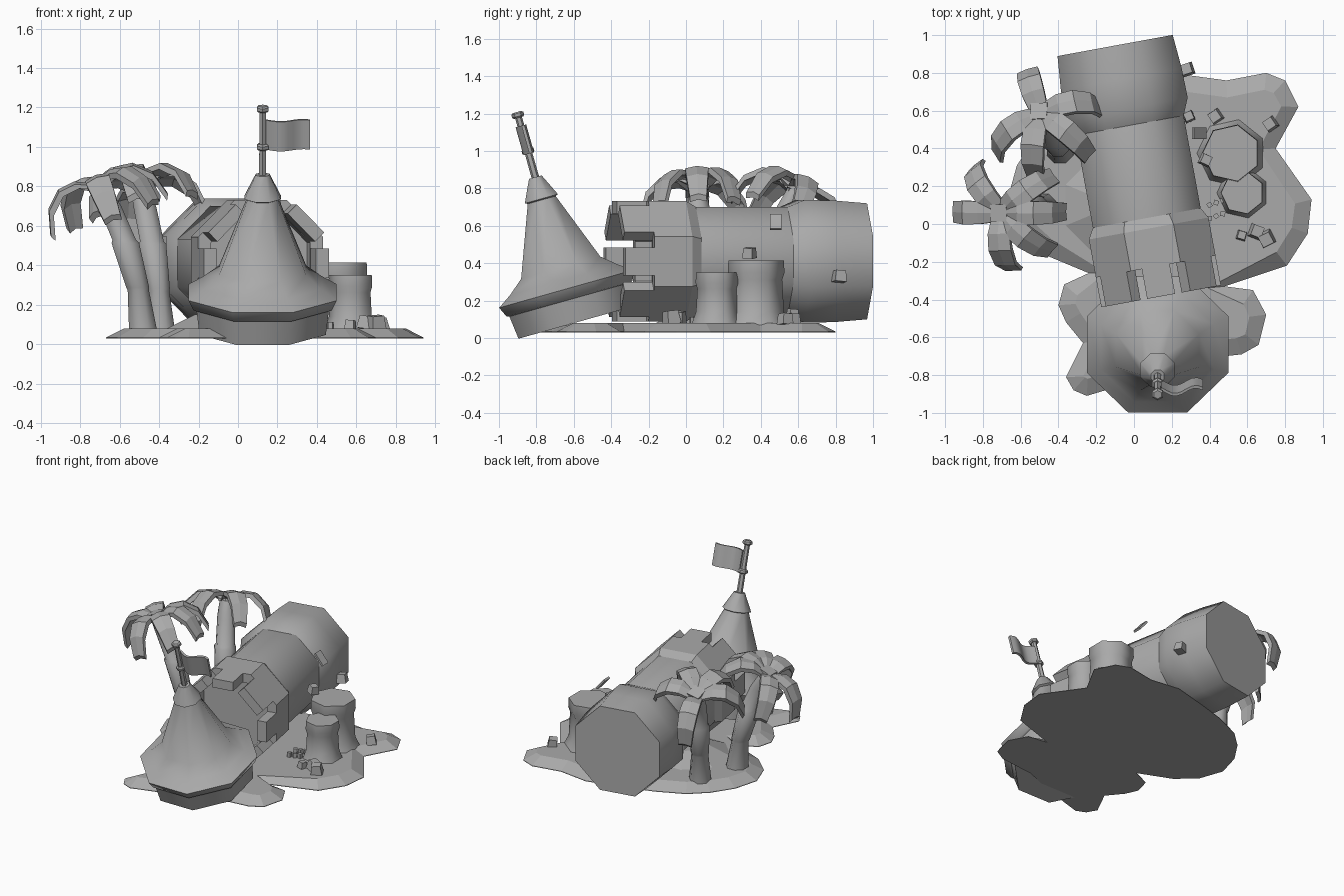
import bpy, bmesh, math, random
from math import cos, sin, pi, radians
from mathutils import Matrix, Vector, Euler

random.seed(4)
if "Cube" in bpy.data.objects:
    bpy.data.objects.remove(bpy.data.objects["Cube"])

GREY = (0.4, 0.4, 0.4, 1)
stone = bpy.data.materials.new("plain grey")
stone.use_nodes = True
stone.diffuse_color = GREY
stone.node_tree.nodes["Principled BSDF"].inputs["Base Color"].default_value = GREY


def finish(name, bm, matrix=Matrix(), smooth=None):
    bmesh.ops.recalc_face_normals(bm, faces=bm.faces)
    mesh = bpy.data.meshes.new(name)
    bm.to_mesh(mesh)
    bm.free()
    mesh.materials.append(stone)
    obj = bpy.data.objects.new(name, mesh)
    bpy.context.collection.objects.link(obj)
    obj.matrix_world = matrix
    if smooth:
        bpy.ops.object.select_all(action='DESELECT')
        obj.select_set(True)
        bpy.context.view_layer.objects.active = obj
        bpy.ops.object.shade_smooth_by_angle(angle=radians(smooth))
    return obj


def loft(bm, rings):
    """Skin closed rings of points and cap both ends."""
    loops = [[bm.verts.new(p) for p in ring] for ring in rings]
    n = len(loops[0])
    for a, b in zip(loops, loops[1:]):
        for i in range(n):
            j = (i + 1) % n
            bm.faces.new((a[i], a[j], b[j], b[i]))
    bm.faces.new(loops[0])
    bm.faces.new(loops[-1])


def circle(r, z, n, centre=(0, 0)):
    # r is measured to the middle of each flat side
    big = r / cos(pi / n)
    return [(centre[0] + big * cos((i + .5) * 2 * pi / n),
             centre[1] + big * sin((i + .5) * 2 * pi / n), z) for i in range(n)]


def lathe(name, profile, n=8, matrix=Matrix(), smooth=None):
    bm = bmesh.new()
    loft(bm, [circle(r, z, n) for r, z in profile])
    return finish(name, bm, matrix, smooth)


def box(name, size, matrix):
    bm = bmesh.new()
    bmesh.ops.create_cube(bm, size=1)
    bmesh.ops.scale(bm, vec=size, verts=bm.verts)
    return finish(name, bm, matrix)


def frame(x, y, z, origin):
    m = Matrix((x, y, z)).transposed().to_4x4()
    m.translation = origin
    return m


# Island with a sloping shore
shore = [(.27, .79), (.49, .76), (.70, .80), (.80, .76), (.87, .62), (.75, .40),
         (.94, .13), (.92, -.05), (.81, -.22), (.48, -.33), (.63, -.35), (.70, -.48),
         (.66, -.64), (.57, -.69), (.3, -.72), (.1, -.8), (-.05, -.85), (-.25, -.91),
         (-.32, -.88), (-.36, -.81), (-.27, -.63), (-.36, -.52), (-.40, -.43),
         (-.37, -.32), (-.24, -.26), (-.48, -.16), (-.61, -.04), (-.67, .13),
         (-.62, .31), (-.52, .46), (-.4, .57), (-.2, .66), (0, .72)]
bm = bmesh.new()
base = bm.faces.new([bm.verts.new((x, y, .03)) for x, y in shore])
base.normal_update()
top = bmesh.ops.extrude_face_region(bm, geom=[base], use_keep_orig=True)
cap = next(g for g in top["geom"] if isinstance(g, bmesh.types.BMFace))
bmesh.ops.translate(bm, vec=(0, 0, .004), verts=cap.verts)
bmesh.ops.inset_region(bm, faces=[cap], thickness=.09)
bmesh.ops.translate(bm, vec=(0, 0, .045), verts=cap.verts)
finish("island", bm)
lathe("earth_mound", [(.28, .07), (.12, .15)], matrix=Matrix.Translation((-.1, .1, 0)))

# Fallen octagonal tower
turn = radians(10.4)
tower = frame((cos(turn), sin(turn), 0), (0, 0, 1), (sin(turn), -cos(turn), 0), (-.1, .945, .41))
lathe("tower_foot", [(.31, 0), (.325, .18), (.328, .34), (.29, .43)], matrix=tower, smooth=50)
lathe("tower_shaft", [(.28, .4), (.29, .43), (.29, .94)], matrix=tower, smooth=50)
lathe("tower_battlement", [(.285, .92), (.322, .985), (.322, 1.19), (.255, 1.19), (.255, 1.1)], matrix=tower)
for k in range(8):
    width = .2 if k % 2 else .15
    spin = Matrix.Rotation(k * pi / 4, 4, 'Z') @ Matrix.Translation((.289, 0, 1.265))
    box("merlon", (.066, width, .17), tower @ spin)

# Fallen roof, leaning on the battlement
roof = Matrix.Translation((.125, -.638, .263)) @ Matrix.Rotation(radians(15.7), 4, 'X')
lathe("roof", [(.32, -.187), (.335, -.06), (.35, -.055), (.375, 0), (.30, .05), (.22, .117), (.075, .5)],
      matrix=roof, smooth=50)
lathe("roof_cap", [(.07, .49), (.092, .5), (.035, .62)], matrix=roof, smooth=50)
lathe("flag_pole", [(.018, .6), (.016, .96)], 6, roof)
for z in (.75, .95):
    lathe("pole_knob", [(.022, z), (.029, z + .008), (.029, z + .024), (.02, z + .032)], 6, roof)

# Waving flag
bm = bmesh.new()
sections = []
for i in range(9):
    u = i / 8
    x, y = .018 + .221 * u, .022 * sin(u * 2 * pi + 2.6)
    sections.append([(x, y - .008, .75), (x, y + .008, .75), (x, y + .008, .905), (x, y - .008, .905)])
loft(bm, sections)
finish("flag", bm, roof, 40)

# Palms: jointed trunk and drooping fronds
FROND = [(0, 0, .045), (.11, .05, .06), (.2, .04, .063), (.28, -.035, .057), (.315, -.16, .045)]


def palm(foot, head, angles, tilt):
    foot, head = Vector(foot), Vector(head)
    reach = Vector((head.x - foot.x, head.y - foot.y, 0))
    bm = bmesh.new()
    rings = []
    for t, r in ((0, .072), (.28, .054), (.3, .058), (.6, .07), (.62, .06), (.85, .058), (1, .045)):
        # the trunk bends over towards its head
        p = foot.lerp(head, t) + reach * (t * t - t) * .85
        rings.append(circle(r, p.z, 8, (p.x, p.y)))
    loft(bm, rings)
    finish("palm_trunk", bm, smooth=50)
    crown = Matrix.Translation(head) @ Matrix.Rotation(tilt, 4, Vector((0, 0, 1)).cross(reach.normalized()))
    for a in angles:
        bm = bmesh.new()
        # each frond is a thick strip folded a little along its midrib
        loft(bm, [[(r, -w, z - .012), (r, 0, z), (r, w, z - .012),
                   (r - .015, w, z - .04), (r - .015, 0, z - .028), (r - .015, -w, z - .04)]
                  for r, z, w in FROND])
        finish("palm_frond", bm, crown @ Matrix.Rotation(radians(a), 4, 'Z'))
    box("palm_heart", (.09, .09, .05), crown)


palm((-.48, .09, .06), (-.71, .06, .815), (0, 38, 128, 180, -88, -42), radians(20))
palm((-.39, .39, .06), (-.50, .59, .805), (108, 14, -38, -98, 212), radians(25))

# Flared rock stumps
for x, y, r, h in ((.515, .375, .14, .415), (.575, .165, .105, .35)):
    place = Matrix.Translation((x, y, 0))
    lathe("rock_stump", [(r * 1.2, .07), (r * .98, .14), (r * .92, h * .75), (r, h * .84), (r * .98, h)],
          7, place, 55)

# Scattered stones
for x, y, z, s in ((.43, .57, .1, .06), (.72, .53, .1, .06), (.38, .34, .455, .055), (.29, .57, .13, .05),
                   (.28, .82, .33, .06), (.65, -.04, .11, .065), (.70, -.08, .11, .07), (.57, -.06, .1, .045)):
    spin = Euler((random.uniform(-.15, .15), random.uniform(-.15, .15), random.uniform(0, 1.5)))
    bm = bmesh.new()
    loft(bm, [circle(s * .55, -s * .5, 4), circle(s * .45, s * .5, 4)])
    finish("loose_stone", bm, Matrix.Translation((x, y, z)) @ spin.to_matrix().to_4x4())
for i in range(6):
    m = Matrix.Translation((.4 + .035 * (i % 3), .03 + .035 * (i // 3) + .012 * i, .09))
    box("pebble", (.025, .025, .045), m @ Matrix.Rotation(i * .7, 4, 'Z'))

# Loose plate beside the tower
box("loose_plate", (.1, .062, .015), Matrix.Translation((.345, .48, .62)) @ Matrix.Rotation(radians(50), 4, 'Y'))
